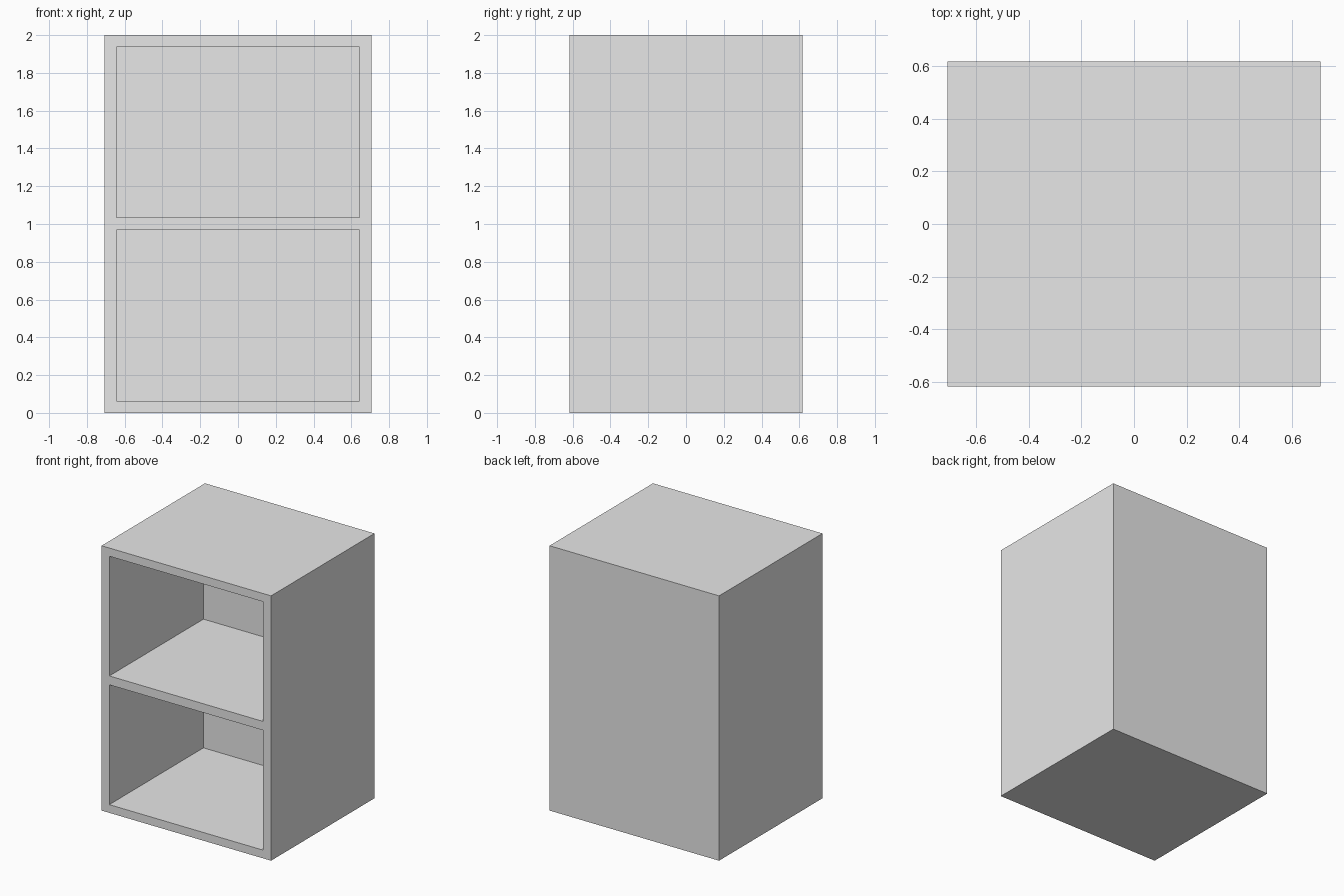
import bpy, bmesh
from mathutils import Vector

if "Cube" in bpy.data.objects:
    bpy.data.objects.remove(bpy.data.objects["Cube"])

W, D, H = 1.416, 1.234, 2.0      # outer size
SIDE = 0.643                     # half width of the openings
LEVELS = (0.062, 0.967, 1.034, 1.938)  # bottom and top of each opening
DEPTH = 1.123                    # depth of the openings

# Cabinet carcass block
bm = bmesh.new()
bmesh.ops.create_cube(bm, size=1.0)
for v in bm.verts:
    v.co = Vector((v.co.x * W, v.co.y * D, (v.co.z + 0.5) * H))


def front_faces():
    return [f for f in bm.faces if f.calc_center_median().y < -D / 2 + 1e-4]


def cut_front(co, normal):
    faces = front_faces()
    edges = {e for f in faces for e in f.edges}
    verts = {v for f in faces for v in f.verts}
    bmesh.ops.bisect_plane(bm, geom=faces + list(edges) + list(verts),
                           plane_co=co, plane_no=normal)


# Divide the front into frame and openings
for x in (-SIDE, SIDE):
    cut_front((x, 0, 0), (1, 0, 0))
for z in LEVELS:
    cut_front((0, 0, z), (0, 0, 1))

# Push the two compartments inwards
openings = []
for f in front_faces():
    c = f.calc_center_median()
    in_bay = LEVELS[0] < c.z < LEVELS[1] or LEVELS[2] < c.z < LEVELS[3]
    if abs(c.x) < SIDE and in_bay:
        openings.append(f)
backs = bmesh.ops.extrude_discrete_faces(bm, faces=openings)["faces"]
for f in backs:
    bmesh.ops.translate(bm, verts=f.verts, vec=(0, DEPTH, 0))
bmesh.ops.recalc_face_normals(bm, faces=bm.faces)

mesh = bpy.data.meshes.new("cabinet_carcass")
bm.to_mesh(mesh)
bm.free()

# Single plain grey finish
grey = bpy.data.materials.new("light_grey")
grey.diffuse_color = (0.8, 0.8, 0.8, 1)
grey.use_nodes = True
grey.node_tree.nodes["Principled BSDF"].inputs["Base Color"].default_value = grey.diffuse_color
mesh.materials.append(grey)
cabinet = bpy.data.objects.new("cabinet_carcass", mesh)
bpy.context.collection.objects.link(cabinet)
